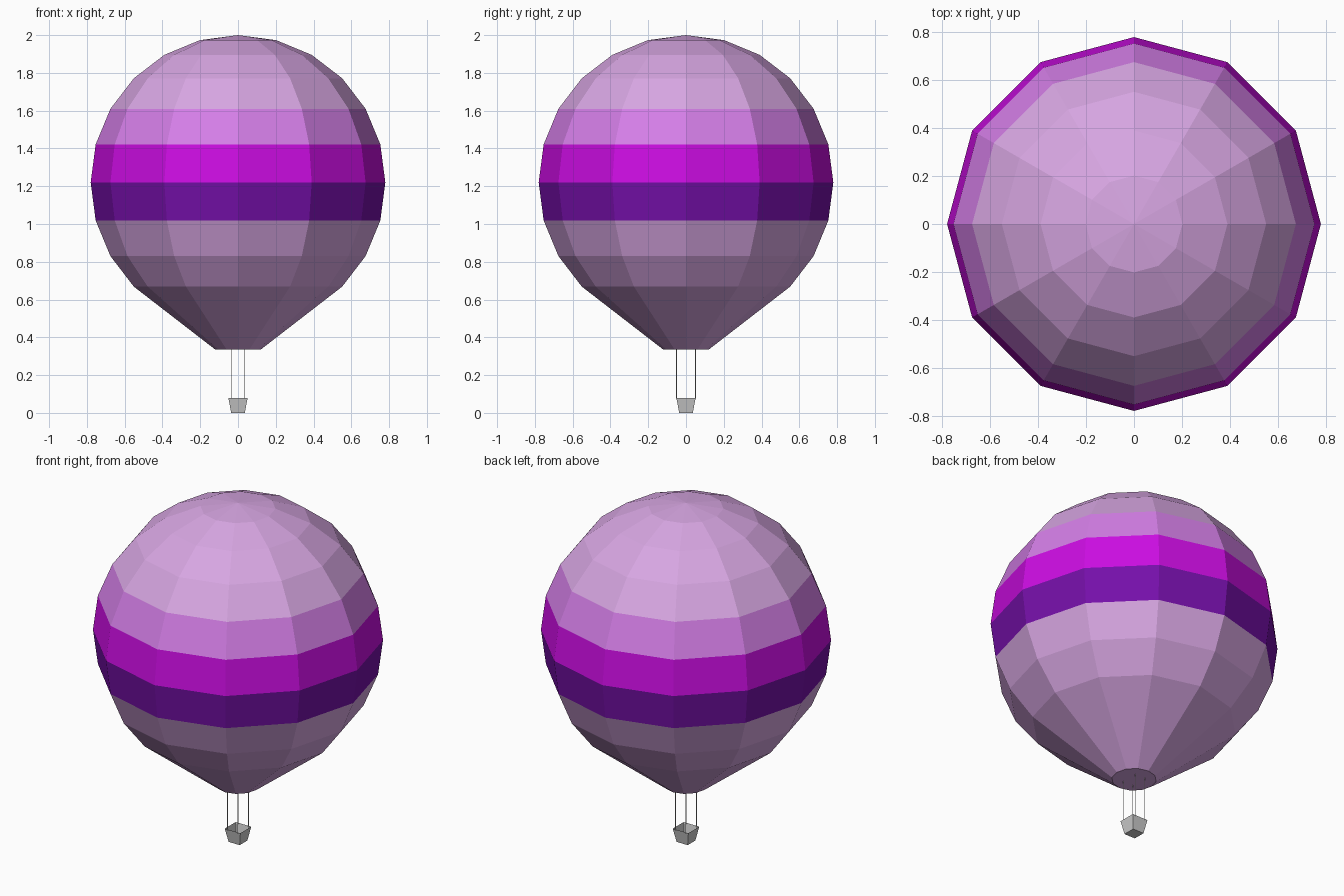
import bpy, bmesh
from math import sin, cos, pi, radians

if "Cube" in bpy.data.objects:
    bpy.data.objects.remove(bpy.data.objects["Cube"])


def material(name, rgb):
    m = bpy.data.materials.new(name)
    m.diffuse_color = (*rgb, 1)
    m.use_nodes = True
    m.node_tree.nodes["Principled BSDF"].inputs["Base Color"].default_value = m.diffuse_color
    return m


def finish(bm, name, mats=()):
    bmesh.ops.recalc_face_normals(bm, faces=bm.faces)
    me = bpy.data.meshes.new(name)
    bm.to_mesh(me)
    bm.free()
    for m in mats:
        me.materials.append(m)
    ob = bpy.data.objects.new(name, me)
    bpy.context.collection.objects.link(ob)
    return ob


def ring(bm, r, z, n, start=0.0):
    return [bm.verts.new((r * cos(start + 2 * pi * i / n),
                          r * sin(start + 2 * pi * i / n), z)) for i in range(n)]


def bridge(bm, a, b, mat=0):
    n = len(a)
    for i in range(n):
        j = (i + 1) % n
        bm.faces.new((a[i], a[j], b[j], b[i])).material_index = mat


mats = [material("pale_lilac", (0.68, 0.38, 0.76)),
        material("orchid", (0.66, 0.21, 0.80)),
        material("magenta", (0.60, 0.004, 0.76)),
        material("indigo", (0.18, 0.005, 0.40))]

# Envelope: 12-sided sphere in 15 degree rings, drawn into a narrow mouth
SIDES, R, CENTRE = 12, 0.78, 1.22
bm = bmesh.new()
rings = [ring(bm, R * sin(radians(15 * k)), CENTRE + R * cos(radians(15 * k)), SIDES)
         for k in range(1, 10)]
rings.append(ring(bm, 0.12, 0.335, SIDES))
band_colours = {3: 1, 4: 2, 5: 3}
crown = bm.verts.new((0, 0, CENTRE + R))
for i in range(SIDES):
    bm.faces.new((crown, rings[0][i], rings[0][(i + 1) % SIDES]))
for k in range(len(rings) - 1):
    bridge(bm, rings[k], rings[k + 1], band_colours.get(k, 0))
bm.faces.new(rings[-1])
finish(bm, "envelope", mats)

# Basket: open-topped, flared square box
bm = bmesh.new()
top = ring(bm, 0.051 * 2 ** 0.5, 0.08, 4, pi / 4)
base = ring(bm, 0.036 * 2 ** 0.5, 0.0, 4, pi / 4)
bridge(bm, top, base)
bm.faces.new(base)
finish(bm, "basket")

# Ropes: four thin verticals from basket rim to mouth
for n, (x, y) in enumerate([(sx * 0.033, sy * 0.05) for sx in (-1, 1) for sy in (-1, 1)]):
    bm = bmesh.new()
    low, high = ring(bm, 0.0025, 0.075, 4), ring(bm, 0.0025, 0.335, 4)
    bridge(bm, low, high)
    rope = finish(bm, f"rope_{n + 1}")
    rope.location = (x, y, 0)
